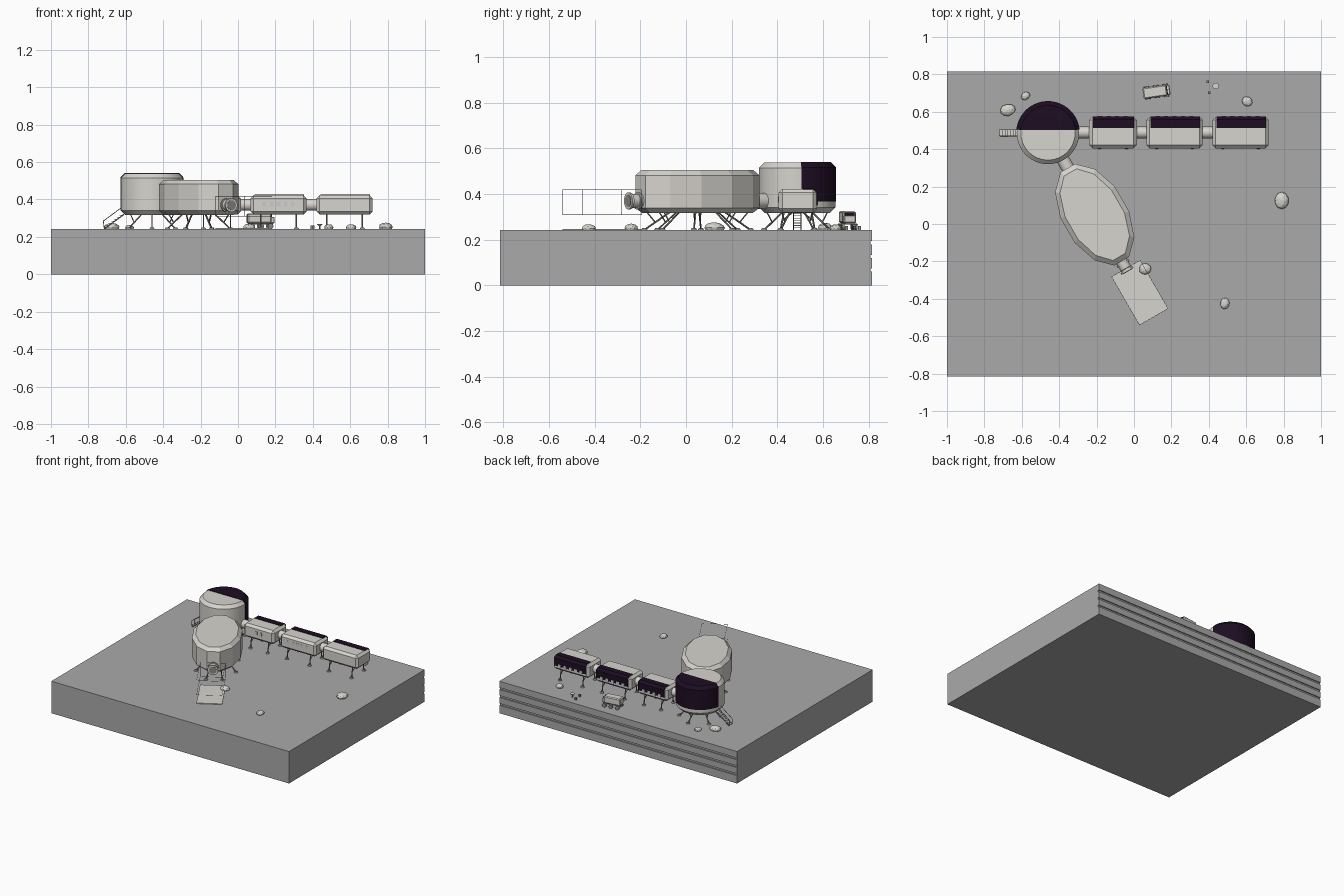
import bpy, bmesh, math, random
from mathutils import Vector, Matrix

if "Cube" in bpy.data.objects:
    bpy.data.objects.remove(bpy.data.objects["Cube"])

random.seed(4)
G = 0.243  # ground level


def mat(name, c):
    m = bpy.data.materials.new(name)
    m.diffuse_color = (*c, 1)
    m.use_nodes = True
    m.node_tree.nodes["Principled BSDF"].inputs["Base Color"].default_value = m.diffuse_color
    return m


HULL = mat("hull", (0.68, 0.66, 0.62))
DARK = mat("solar_dark", (0.012, 0.004, 0.016))
SOIL = mat("soil", (0.4, 0.4, 0.4))
METAL = mat("metal", (0.25, 0.25, 0.24))
GLASS = mat("window", (0.9, 0.9, 0.88))


def finish(name, bm, m, smooth=False):
    bmesh.ops.recalc_face_normals(bm, faces=bm.faces)
    me = bpy.data.meshes.new(name)
    bm.to_mesh(me)
    bm.free()
    ob = bpy.data.objects.new(name, me)
    bpy.context.collection.objects.link(ob)
    me.materials.append(m)
    if smooth:
        bpy.context.view_layer.objects.active = ob
        ob.select_set(True)
        bpy.ops.object.shade_smooth_by_angle(angle=math.radians(30))
        ob.select_set(False)
    return ob


def box(name, c, s, m=HULL, rz=0, bevel=0):
    bm = bmesh.new()
    bmesh.ops.create_cube(bm, size=1, matrix=Matrix.Diagonal((*s, 1)))
    if bevel:
        bmesh.ops.bevel(bm, geom=bm.edges[:], offset=bevel, segments=1, affect='EDGES')
    bmesh.ops.transform(bm, verts=bm.verts, matrix=Matrix.Translation(c) @ Matrix.Rotation(rz, 4, 'Z'))
    return finish(name, bm, m)


def rod(name, p, q, r, m=HULL, n=6, r2=None):
    p, q = Vector(p), Vector(q)
    d = q - p
    bm = bmesh.new()
    M = Matrix.Translation((p + q) / 2) @ d.to_track_quat('Z', 'Y').to_matrix().to_4x4()
    bmesh.ops.create_cone(bm, cap_ends=True, segments=n, radius1=r, radius2=r if r2 is None else r2,
                          depth=d.length, matrix=M)
    return finish(name, bm, m, n > 10)


def prism_x(name, pts, x0, x1, m):
    bm = bmesh.new()
    f = bm.faces.new([bm.verts.new((x0, y, z)) for y, z in pts])
    r = bmesh.ops.extrude_face_region(bm, geom=[f])
    bmesh.ops.translate(bm, verts=[v for v in r['geom'] if isinstance(v, bmesh.types.BMVert)], vec=(x1 - x0, 0, 0))
    return finish(name, bm, m)


def stack(name, c, rings, angles, rz=0, m=HULL, smooth=False):
    """Closed hull from rings of (half length, half width, z)."""
    bm = bmesh.new()
    R = Matrix.Rotation(rz, 3, 'Z')
    loops = [[bm.verts.new(R @ Vector((a * math.cos(t), b * math.sin(t), z)) + Vector((*c, 0))) for t in angles]
             for a, b, z in rings]
    n = len(angles)
    for lo, hi in zip(loops, loops[1:]):
        for i in range(n):
            j = (i + 1) % n
            bm.faces.new((lo[i], lo[j], hi[j], hi[i]))
    bm.faces.new(loops[0][::-1])
    bm.faces.new(loops[-1])
    return finish(name, bm, m, smooth)


def leg(name, top, foot):
    rod(name, top, (foot[0], foot[1], G), 0.004, METAL)
    rod(name + "_pad", (foot[0], foot[1], G - 0.003), (foot[0], foot[1], G + 0.008), 0.016, METAL, 10, 0.009)


# Ground slab with strata grooves on the back face
Y = 0.815
prof = [(-Y, 0), (Y, 0)]
for z in (0.06, 0.12, 0.18):
    prof += [(Y, z), (Y - 0.008, z), (Y - 0.008, z + 0.014), (Y, z + 0.014)]
prof += [(Y, G), (-Y, G)]
prism_x("ground_slab", prof, -1, 1, SOIL)

# Round tower with a dark solar shell over the back half
T = (-0.46, 0.487)
full = [2 * math.pi * i / 64 for i in range(64)]
stack("tower", T, [(0.143, 0.143, 0.318), (0.167, 0.167, 0.342), (0.167, 0.167, 0.515), (0.145, 0.145, 0.538)],
      full, smooth=True)
a0 = math.asin(0.018 / 0.169)
half = [a0 + (math.pi - 2 * a0) * i / 32 for i in range(33)]
stack("tower_solar_shell", T, [(0.17, 0.17, 0.368), (0.17, 0.17, 0.517), (0.147, 0.147, 0.541)], half,
      m=DARK, smooth=True)
for i in range(6):
    t = math.pi / 3 * i + math.pi / 6
    c, s = math.cos(t), math.sin(t)
    foot = (T[0] + 0.145 * c, T[1] + 0.145 * s)
    leg("tower_leg", (T[0] + 0.06 * c, T[1] + 0.06 * s, 0.325), foot)
    rod("tower_brace", (T[0] + 0.135 * c, T[1] + 0.135 * s, 0.325),
        (T[0] + 0.11 * c, T[1] + 0.11 * s, 0.278), 0.003, METAL)

# Entry stair on the left of the tower
for s in (-1, 1):
    y = T[1] + 0.016 * s
    rod("stair_rail", (-0.625, y, 0.355), (-0.72, y, 0.285), 0.002, METAL)
    rod("stair_stringer", (-0.61, y, 0.32), (-0.715, y, G), 0.003, METAL)
    rod("stair_post", (-0.715, y, G), (-0.72, y, 0.285), 0.002, METAL)
for i in range(7):
    box("stair_step", (-0.625 - 0.0145 * i, T[1], 0.315 - 0.0105 * i), (0.016, 0.032, 0.003))

# Twelve-sided long pod
P = Vector((-0.21, 0.05, 0))
ang = -math.pi / 3
U = Vector((math.cos(ang), math.sin(ang), 0))
V = Vector((-U.y, U.x, 0))
twelve = [math.pi / 12 + math.pi / 6 * i for i in range(12)]
stack("pod", P[:2], [(0.268, 0.148, 0.318), (0.298, 0.174, 0.34), (0.298, 0.174, 0.482), (0.27, 0.148, 0.505)],
      twelve, ang)
for i in range(8):
    t = math.pi / 4 * i + math.pi / 8
    k = lambda f: P + U * 0.29 * f * math.cos(t) + V * 0.17 * f * math.sin(t)
    leg("pod_leg", k(0.45) + Vector((0, 0, 0.322)), k(0.88))
    rod("pod_brace", k(0.85) + Vector((0, 0, 0.325)), k(0.7) + Vector((0, 0, 0.277)), 0.003, METAL)

# Tunnel to tower, and airlock at the front end
H = Vector((0, 0, 0.37))
rod("pod_tunnel", P - U * 0.27 + H, P - U * 0.36 + H, 0.035, HULL, 24)
rod("airlock", P + U * 0.27 + H, P + U * 0.345 + H, 0.031, HULL, 24)
for d in (0.297, 0.34):
    rod("airlock_collar", P + U * d + H, P + U * (d + 0.01) + H, 0.037, HULL, 24)
rod("airlock_hatch", P + U * 0.349 + H, P + U * 0.352 + H, 0.026, METAL, 24)

# Landing pad plate with thin guard rails
C = Vector((0.031, -0.367, 0))
box("pad_plate", C + Vector((0, 0, G + 0.002)), (0.3, 0.178, 0.006), HULL, ang)
cs = [C + U * 0.149 * a + V * 0.088 * b for a, b in ((-1, -1), (1, -1), (1, 1), (-1, 1))]
for i in range(4):
    p, q = cs[i], cs[(i + 1) % 4]
    for z in (0.31, 0.418):
        rod("guard_rail", p + Vector((0, 0, z)), q + Vector((0, 0, z)), 0.001, METAL, 4)
    rod("guard_post", p + Vector((0, 0, 0.31)), p + Vector((0, 0, 0.418)), 0.001, METAL, 4)

# Three modules in a row, with folded solar sheets, windows, legs and couplings
MY = 0.489
for k, (x0, x1, nw) in enumerate(((-0.24, 0.015, 2), (0.067, 0.367, 5), (0.42, 0.72, 0))):
    xc, L = (x0 + x1) / 2, x1 - x0
    box("module", (xc, MY, 0.371), (L, 0.168, 0.104), HULL, 0, 0.017)
    prism_x("module_solar_sheet", [(0.513, 0.42), (0.513, 0.426), (0.559, 0.426), (0.576, 0.409), (0.576, 0.352),
                                   (0.57, 0.352), (0.57, 0.404), (0.554, 0.42)], x0 + 0.02, x1 - 0.015, DARK)
    for i in range(nw):
        box("front_window", (xc + (i - (nw - 1) / 2) * 0.038, MY - 0.084, 0.376), (0.02, 0.004, 0.026), GLASS)
    n = 5 if k else 4
    for i in range(n):
        box("back_window", (xc + (i - (n - 1) / 2) * 0.045, MY + 0.085, 0.358), (0.022, 0.008, 0.022), GLASS)
    for x in (x0 + 0.055, x1 - 0.055):
        for s in (-1, 1):
            leg("module_leg", (x, MY + 0.06 * s, 0.325), (x, MY + 0.075 * s))
            rod("module_brace", (x, MY + 0.015 * s, 0.325), (x, MY + 0.067 * s, 0.285), 0.003, METAL)
for x0, x1 in ((-0.31, -0.23), (0.01, 0.07), (0.362, 0.425)):
    rod("coupling", (x0, MY, 0.371), (x1, MY, 0.371), 0.031, HULL, 24)

# Rover behind the modules
rc, rz = Vector((0.12, 0.708, 0)), math.radians(8)
RM = Matrix.Rotation(rz, 3, 'Z')
at = lambda x, y, z: rc + RM @ Vector((x, y, z))
box("rover_body", at(-0.008, 0, 0.299), (0.128, 0.06, 0.052), HULL, rz, 0.006)
box("rover_nose", at(0.062, 0, 0.29), (0.022, 0.054, 0.034), HULL, rz, 0.004)
box("rover_windshield", at(0.056, 0, 0.312), (0.006, 0.045, 0.016), DARK, rz)
box("rover_chassis", at(0, 0, 0.27), (0.13, 0.04, 0.008), METAL, rz)
for x in (-0.05, 0.0, 0.05):
    for s in (-1, 1):
        rod("rover_wheel", at(x, 0.022 * s, G + 0.014), at(x, 0.034 * s, G + 0.014), 0.015, METAL, 14)

# Small antenna dish and two instruments
rod("dish_stand", (0.437, 0.738, G), (0.437, 0.738, 0.262), 0.004, METAL)
rod("dish", (0.437, 0.738, 0.258), (0.437, 0.738, 0.27), 0.006, HULL, 14, 0.017)
for x, y in ((0.395, 0.76), (0.403, 0.702)):
    box("instrument", (x, y, G + 0.008), (0.013, 0.013, 0.018), METAL)

# Boulders
for x, y, rx, ry, h, a in ((-0.675, 0.61, 0.042, 0.032, 0.03, 0.2), (-0.58, 0.685, 0.026, 0.021, 0.02, 0.6),
                           (0.605, 0.655, 0.03, 0.026, 0.024, -0.5), (0.79, 0.125, 0.037, 0.046, 0.032, 0),
                           (0.485, -0.425, 0.025, 0.031, 0.024, -0.2), (0.06, -0.24, 0.034, 0.03, 0.026, 0.2)):
    bm = bmesh.new()
    bmesh.ops.create_icosphere(bm, subdivisions=2, radius=1)
    for v in bm.verts:
        v.co *= random.uniform(0.95, 1.03)
    bmesh.ops.transform(bm, verts=bm.verts, matrix=Matrix.Translation((x, y, G + h * 0.3))
                        @ Matrix.Rotation(a, 4, 'Z') @ Matrix.Diagonal((rx, ry, h * 0.75, 1)))
    finish("boulder", bm, HULL)
